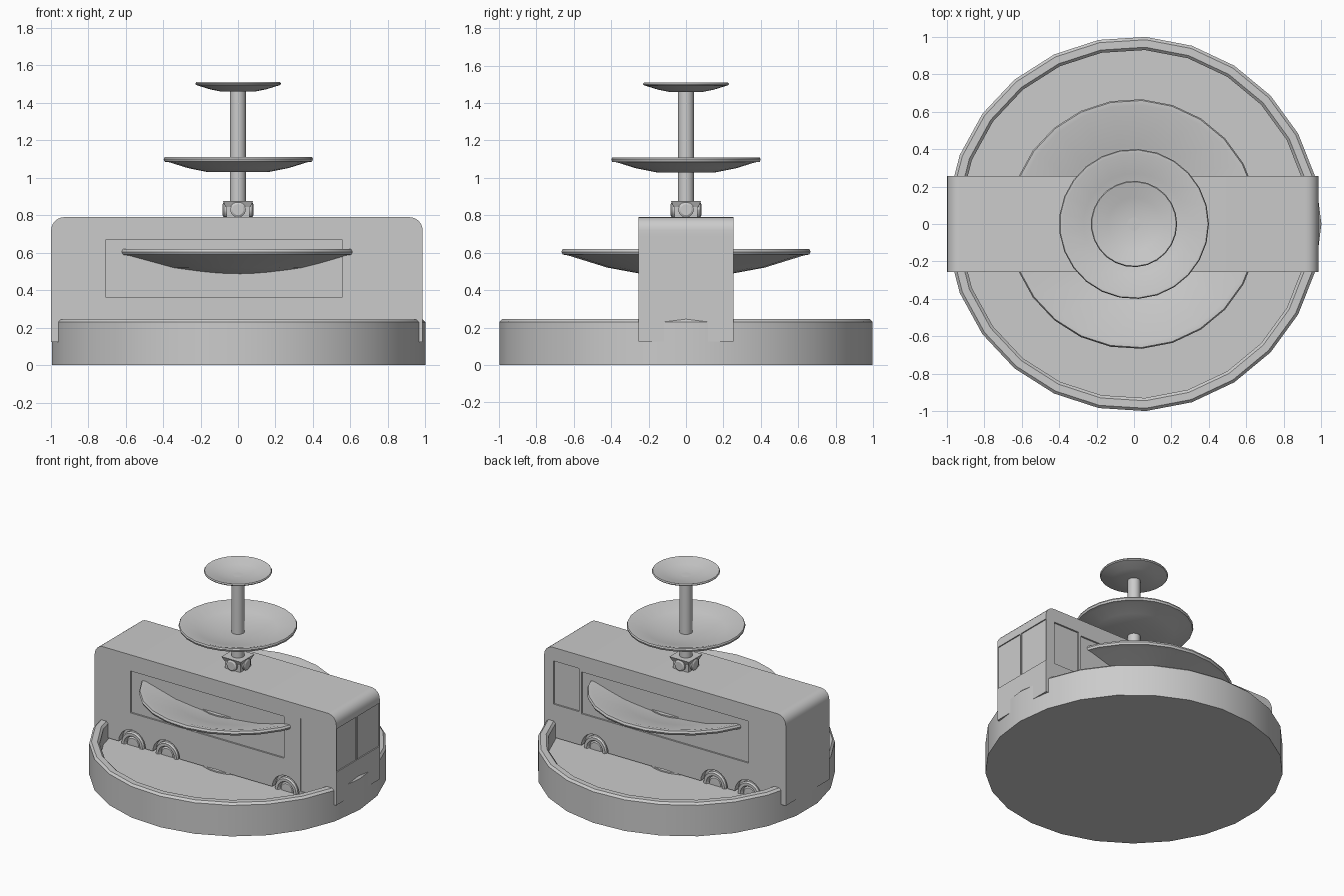
import bpy, bmesh, math
from mathutils import Matrix

if "Cube" in bpy.data.objects:
    bpy.data.objects.remove(bpy.data.objects["Cube"])

SIDES = 25


def finish(name, bm, smooth=30):
    bmesh.ops.recalc_face_normals(bm, faces=bm.faces)
    me = bpy.data.meshes.new(name)
    bm.to_mesh(me)
    bm.free()
    ob = bpy.data.objects.new(name, me)
    bpy.context.collection.objects.link(ob)
    bpy.ops.object.select_all(action='DESELECT')
    ob.select_set(True)
    bpy.context.view_layer.objects.active = ob
    if smooth:
        bpy.ops.object.shade_smooth_by_angle(angle=math.radians(smooth))
    return ob


def lathe(name, profile, sides=SIDES, matrix=Matrix()):
    """Spin an (r, z) profile about z; r = 0 closes to a pole."""
    bm = bmesh.new()
    rings = []
    for r, z in profile:
        if r == 0:
            rings.append([bm.verts.new((0, 0, z))] * sides)
        else:
            rings.append([bm.verts.new((r * math.cos(a), r * math.sin(a), z))
                          for a in (2 * math.pi * i / sides for i in range(sides))])
    for lo, hi in zip(rings, rings[1:]):
        for i in range(sides):
            j = (i + 1) % sides
            bm.faces.new(list(dict.fromkeys((lo[i], lo[j], hi[j], hi[i]))))
    bm.transform(matrix)
    return finish(name, bm)


def add_box(bm, x0, x1, y0, y1, z0, z1):
    m = Matrix.Translation(((x0 + x1) / 2, (y0 + y1) / 2, (z0 + z1) / 2))
    bmesh.ops.create_cube(bm, size=1, matrix=m @ Matrix.Diagonal((x1 - x0, y1 - y0, z1 - z0, 1)))


def sideways(x, y, z, s):
    # turns a lathe axis to point along s * y
    return Matrix.Translation((x, y, z)) @ Matrix.Rotation(-s * math.pi / 2, 4, 'X')


# Basin with rounded rim
lathe("basin", [(0, 0), (1, 0), (1, .23), (.985, .245), (.945, .245),
                (.93, .23), (.93, .115), (0, .115)])

# Bowls, from largest to smallest
lathe("large_bowl", [(0, .48), (.2, .48), (.42, .52), (.63, .585), (.66, .59), (.667, .605),
                     (.66, .62), (.635, .62), (.42, .555), (.2, .52), (0, .515)])
lathe("middle_bowl", [(0, 1.03), (.16, 1.03), (.27, 1.052), (.37, 1.083), (.395, 1.086),
                      (.4, 1.1), (.395, 1.11), (.38, 1.11), (.27, 1.075), (.13, 1.055), (0, 1.05)])
lathe("top_bowl", [(0, 1.46), (.09, 1.46), (.15, 1.472), (.225, 1.495), (.23, 1.502),
                   (.225, 1.51), (.215, 1.508), (.14, 1.487), (.07, 1.475), (0, 1.473)])

# Central column, flared where it meets basin and large bowl
lathe("column", [(0, .1), (.27, .1), (.27, .125), (.12, .17), (.12, .46), (.27, .53),
                 (.27, .54), (.08, .55), (.08, .6), (0, .6)])
lathe("stem", [(0, .6), (.043, .6), (.043, 1.474), (0, 1.474)], 16)

# Square carved collar with a round boss on each face
bm = bmesh.new()
for z0, z1, a, b in ((.78, .85, .062, .062), (.845, .877, .066, .08)):
    bmesh.ops.create_cone(bm, cap_ends=True, segments=4, radius1=a * 2 ** .5, radius2=b * 2 ** .5,
                          depth=z1 - z0, matrix=Matrix.Translation((0, 0, (z0 + z1) / 2))
                          @ Matrix.Rotation(math.pi / 4, 4, 'Z'))
finish("collar", bm, 0)
for i in range(4):
    m = Matrix.Rotation(i * math.pi / 2, 4, 'Z') @ sideways(0, -.05, .83, -1)
    lathe("collar_boss", [(0, 0), (.042, 0), (.042, .025), (.03, .032), (0, .032)], 12, m)

# Truck body: side profile with rounded roof corners
X0, X1, W, Z0, Z1, R = -.997, .985, .255, .125, .79, .07
outline = [(X0, Z0), (X1, Z0)]
for cx, start in ((X1 - R, 0), (X0 + R, 90)):
    for k in range(7):
        a = math.radians(start + 15 * k)
        outline.append((cx + R * math.cos(a), Z1 - R + R * math.sin(a)))
bm = bmesh.new()
face = bm.faces.new([bm.verts.new((x, -W, z)) for x, z in outline])
ext = bmesh.ops.extrude_face_region(bm, geom=[face])
bmesh.ops.translate(bm, vec=(0, 2 * W, 0),
                    verts=[v for v in ext['geom'] if isinstance(v, bmesh.types.BMVert)])
body = finish("truck_body", bm)

# Recesses: hatches, door, cab windows and wheel wells
WHEELS = (-.69, -.41, .57)
WZ = .125
bm = bmesh.new()
add_box(bm, -.705, .555, -.3, -W + .012, .36, .67)
add_box(bm, -.69, .68, W - .012, .3, .36, .67)
add_box(bm, .69, .91, -.3, -W + .006, .15, .69)
add_box(bm, .70, .91, W - .012, .3, .37, .69)
for y0, y1 in ((-.252, -.018), (-.006, .252)):
    add_box(bm, X1 - .008, 1.1, y0, y1, .37, .69)
for x in WHEELS:
    for s in (-1, 1):
        bmesh.ops.create_cone(bm, cap_ends=True, segments=24, radius1=.11, radius2=.11, depth=.1,
                              matrix=sideways(x, s * (W + .01), WZ, s))
cutter = finish("cutter", bm, 0)
cutter.hide_render = True
mod = body.modifiers.new("recesses", 'BOOLEAN')
mod.operation, mod.solver, mod.object = 'DIFFERENCE', 'EXACT', cutter
bpy.context.view_layer.objects.active = body
bpy.ops.object.modifier_apply(modifier=mod.name)
bpy.data.objects.remove(cutter)

# Wheels with a tyre bulge and dished hub
for x in WHEELS:
    for s in (-1, 1):
        lathe("wheel", [(0, 0), (.09, 0), (.093, .05), (.085, .062), (.065, .062), (.058, .05),
                        (.055, .04), (.045, .05), (0, .052)], 24,
              sideways(x, s * (W - .06), WZ, s))
